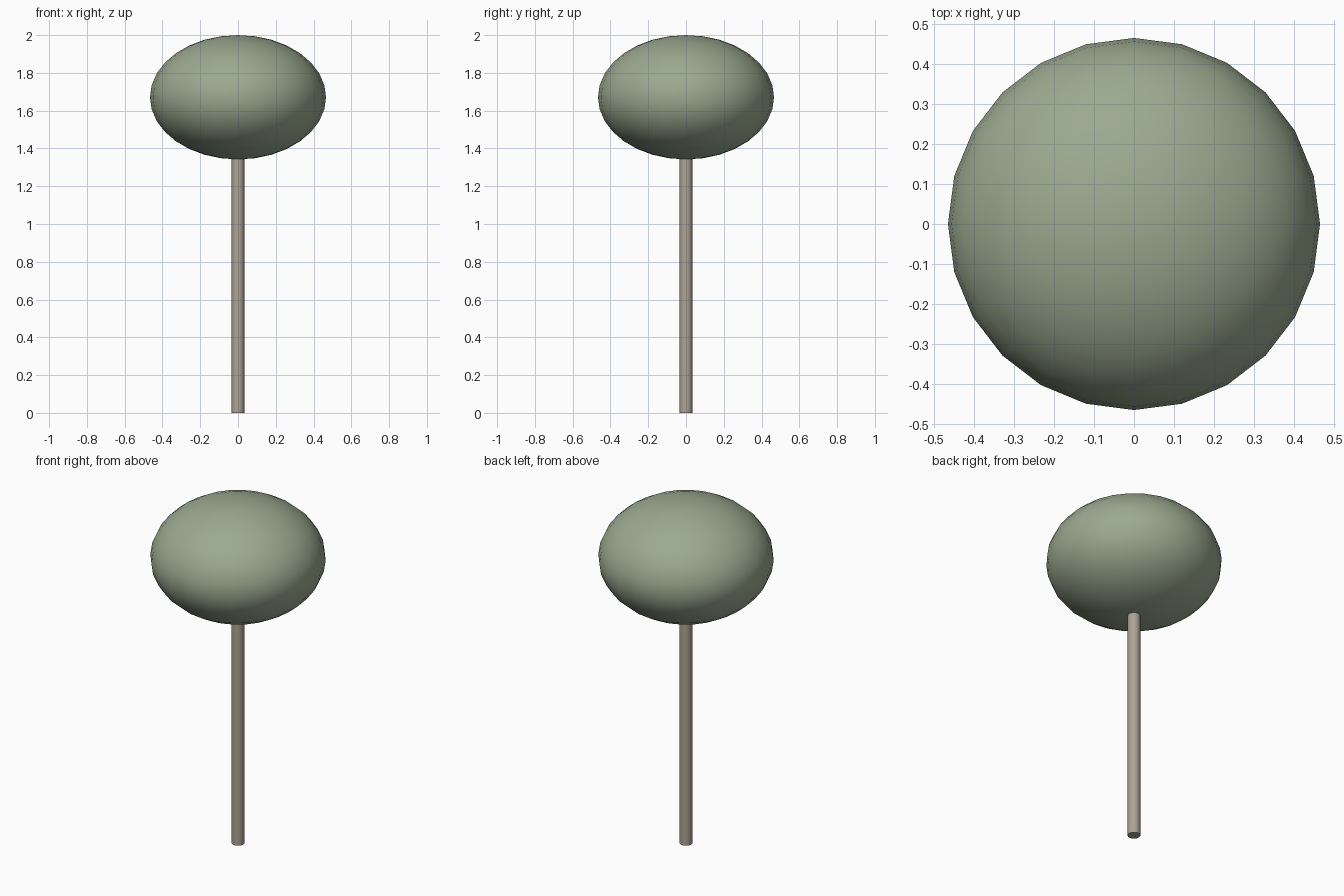
import bpy
import math

if "Cube" in bpy.data.objects:
    bpy.data.objects.remove(bpy.data.objects["Cube"])


def paint(obj, name, color):
    mat = bpy.data.materials.new(name)
    mat.diffuse_color = (*color, 1.0)
    mat.use_nodes = True
    mat.node_tree.nodes["Principled BSDF"].inputs["Base Color"].default_value = mat.diffuse_color
    obj.data.materials.append(mat)


def smooth(obj):
    bpy.ops.object.select_all(action='DESELECT')
    obj.select_set(True)
    bpy.context.view_layer.objects.active = obj
    bpy.ops.object.shade_smooth_by_angle(angle=math.radians(40))


# Straight trunk, running slightly into the crown
TRUNK_TOP = 1.36
bpy.ops.mesh.primitive_cylinder_add(vertices=16, radius=0.034, depth=TRUNK_TOP,
                                    location=(0, 0, TRUNK_TOP / 2))
trunk = bpy.context.object
trunk.name = "trunk"
paint(trunk, "bark", (0.42, 0.37, 0.30))
smooth(trunk)

# Flattened round crown
bpy.ops.mesh.primitive_uv_sphere_add(segments=24, ring_count=16, radius=1,
                                     location=(0, 0, 1.671))
crown = bpy.context.object
crown.name = "crown"
crown.scale = (0.466, 0.466, 0.329)
bpy.ops.object.transform_apply(location=False, rotation=False, scale=True)
paint(crown, "foliage", (0.33, 0.40, 0.28))
smooth(crown)
